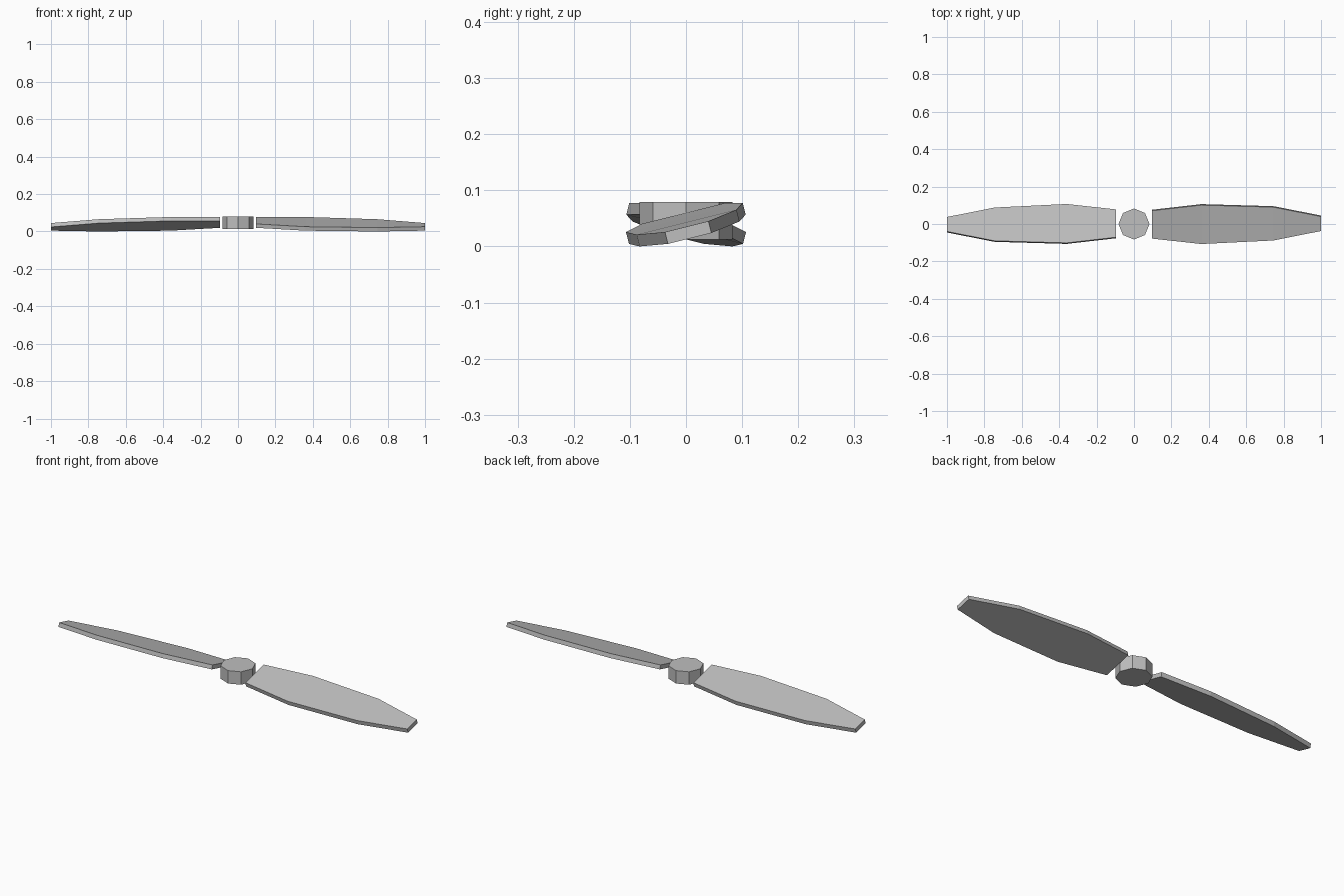
import bpy, bmesh, math

if "Cube" in bpy.data.objects:
    bpy.data.objects.remove(bpy.data.objects["Cube"])

grey = bpy.data.materials.new("light grey")
grey.diffuse_color = (0.52, 0.52, 0.52, 1)
grey.use_nodes = True
grey.node_tree.nodes["Principled BSDF"].inputs["Base Color"].default_value = grey.diffuse_color


def finish(bm, name):
    bmesh.ops.recalc_face_normals(bm, faces=bm.faces[:])
    mesh = bpy.data.meshes.new(name)
    bm.to_mesh(mesh)
    bm.free()
    mesh.materials.append(grey)
    obj = bpy.data.objects.new(name, mesh)
    bpy.context.collection.objects.link(obj)
    return obj


# Blade stations: x, front edge y, back edge y, height of the upper face at y = 0
STATIONS = [
    (0.097, -0.078, 0.071, 0.060),
    (0.360, -0.107, 0.101, 0.0523),
    (0.745, -0.088, 0.090, 0.043),
    (1.000, -0.0375, 0.040, 0.035),
]
PITCH = 0.25               # rise of the blade per unit of y
DROP = (0.0053, -0.021)    # thickness offset in y and z


def blade(name, turn):
    bm = bmesh.new()
    rings = []
    for x, y0, y1, z in STATIONS:
        top = [(y0, z + PITCH * y0), (y1, z + PITCH * y1)]
        low = [(y + DROP[0], max(0, h + DROP[1])) for y, h in reversed(top)]
        rings.append([bm.verts.new((turn * x, turn * y, h)) for y, h in top + low])
    for a, b in zip(rings, rings[1:]):
        for i in range(4):
            j = (i + 1) % 4
            bm.faces.new((a[i], a[j], b[j], b[i]))
    bm.faces.new(rings[0])
    bm.faces.new(rings[-1])
    return finish(bm, name)


# Two blades, turned half a circle from each other
blade("right_blade", 1)
blade("left_blade", -1)

# Eight-sided hub with corners on the axes
bm = bmesh.new()
circle = [(0.083 * math.cos(i * math.pi / 4), 0.083 * math.sin(i * math.pi / 4))
          for i in range(8)]
base = bm.faces.new([bm.verts.new((x, y, 0.012)) for x, y in circle])
up = bmesh.ops.extrude_face_region(bm, geom=[base], use_keep_orig=True)
bmesh.ops.translate(bm, vec=(0, 0, 0.067),
                    verts=[v for v in up["geom"] if isinstance(v, bmesh.types.BMVert)])
finish(bm, "hub")
